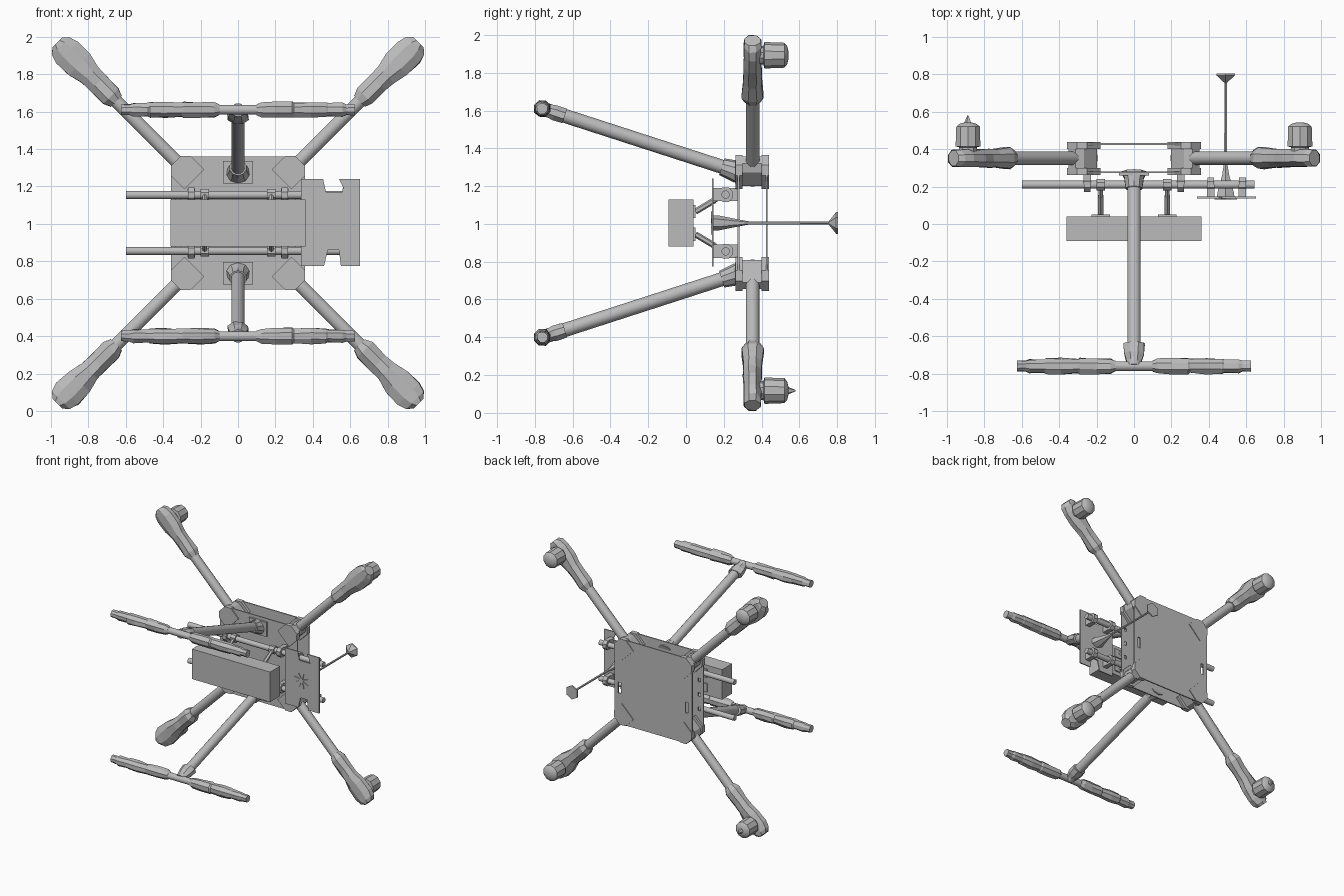
import bpy, bmesh, math, random
from mathutils import Vector

if "Cube" in bpy.data.objects:
    bpy.data.objects.remove(bpy.data.objects["Cube"])

random.seed(4)
CZ = 1.005  # height of the frame's centre

grey = bpy.data.materials.new("grey")
grey.diffuse_color = (0.5, 0.5, 0.5, 1)
grey.use_nodes = True
grey.node_tree.nodes["Principled BSDF"].inputs["Base Color"].default_value = grey.diffuse_color


def finish(name, bm, smooth=True):
    bmesh.ops.recalc_face_normals(bm, faces=bm.faces)
    me = bpy.data.meshes.new(name)
    bm.to_mesh(me)
    bm.free()
    me.materials.append(grey)
    ob = bpy.data.objects.new(name, me)
    bpy.context.collection.objects.link(ob)
    if smooth:
        bpy.ops.object.select_all(action='DESELECT')
        ob.select_set(True)
        bpy.context.view_layer.objects.active = ob
        bpy.ops.object.shade_smooth_by_angle(angle=math.radians(32))
    return ob


def loft(name, start, axis, rings, n=12, jitter=0.0, smooth=True):
    """Skin elliptical rings (distance, half width, half depth) along an axis."""
    bm = bmesh.new()
    start, d = Vector(start), Vector(axis).normalized()
    up = Vector((0, 0, 1)) if abs(d.y) > 0.9 else Vector((0, 1, 0))
    side = d.cross(up).normalized()
    up = side.cross(d)
    loops = []
    for t, w, h in rings:
        loop = []
        for i in range(n):
            a = 2 * math.pi * (i + 0.5) / n
            k = 1 + random.uniform(-jitter, jitter)
            loop.append(bm.verts.new(start + d * t + side * w * k * math.cos(a) + up * h * k * math.sin(a)))
        loops.append(loop)
    for a, b in zip(loops, loops[1:]):
        for i in range(n):
            bm.faces.new((a[i], a[(i + 1) % n], b[(i + 1) % n], b[i]))
    bm.faces.new(loops[0])
    bm.faces.new(loops[-1])
    return finish(name, bm, smooth)


def tube(name, a, b, r, n=12):
    d = Vector(b) - Vector(a)
    return loft(name, a, d, [(0, r, r), (d.length, r, r)], n)


def prism(name, outline, y0, y1):
    """Extrude an x-z outline from y0 to y1."""
    bm = bmesh.new()
    f = bm.faces.new([bm.verts.new((x, y0, z)) for x, z in outline])
    top = bmesh.ops.extrude_face_region(bm, geom=[f])['geom']
    bmesh.ops.translate(bm, verts=[v for v in top if isinstance(v, bmesh.types.BMVert)], vec=(0, y1 - y0, 0))
    return finish(name, bm, False)


def box(name, x0, x1, y0, y1, z0, z1):
    return prism(name, [(x0, z0), (x1, z0), (x1, z1), (x0, z1)], y0, y1)


def cut(ob, holes):
    for x, z, w, h in holes:
        c = box("slot_cutter", x - w / 2, x + w / 2, 0.2, 0.5, z - h / 2, z + h / 2)
        c.hide_render = True
        c.hide_viewport = True
        m = ob.modifiers.new("slot", 'BOOLEAN')
        m.operation, m.object, m.solver = 'DIFFERENCE', c, 'EXACT'


# Body: two octagonal plates with slots
W, H, C = 0.358, 0.355, 0.08
octagon = [(-W + C, CZ - H), (W - C, CZ - H), (W, CZ - H + C), (W, CZ + H - C),
           (W - C, CZ + H), (-W + C, CZ + H), (-W, CZ + H - C), (-W, CZ - H + C)]
back = prism("back_plate", octagon, 0.422, 0.432)
front = prism("front_plate", octagon, 0.272, 0.282)
cut(back, [(s * 0.31, 0.95, 0.025, 0.09) for s in (-1, 1)])
cut(front, [(s * 0.32, CZ + dz, 0.022, 0.03) for s in (-1, 1) for dz in (-0.12, 0, 0.12)])

# Arms: corner clamps, tubes, motor pods and motors
for sx in (-1, 1):
    for sz in (-1, 1):
        tag = ("left" if sx < 0 else "right") + ("_upper" if sz > 0 else "_lower")
        axis = Vector((sx, 0, sz)).normalized()
        side = Vector((-sz, 0, sx)).normalized()
        centre = Vector((0, 0.352, CZ))

        def at(u, v):
            p = centre + axis * u + side * v
            return p.x, p.z

        for part, y0, y1, w in (("front", 0.262, 0.30, 0.075), ("middle", 0.30, 0.40, 0.052), ("back", 0.40, 0.438, 0.075)):
            prism("arm_clamp_%s_%s" % (part, tag),
                  [at(0.33, -w), at(0.43, -w), at(0.47, -w / 2), at(0.47, w / 2), at(0.43, w), at(0.33, w)], y0, y1)
        tube("arm_" + tag, centre + axis * 0.31, centre + axis * 0.98, 0.037)
        loft("motor_pod_" + tag, centre, axis,
             [(0.92, 0.044, 0.045), (0.96, 0.062, 0.062), (1.06, 0.062, 0.052), (1.12, 0.064, 0.054),
              (1.20, 0.084, 0.05), (1.29, 0.088, 0.05), (1.34, 0.07, 0.05), (1.365, 0.04, 0.045)],
             8, 0.05, False)
        m = centre + axis * 1.255
        loft("motor_" + tag, (m.x, 0.385, m.z), (0, 1, 0),
             [(0, 0.05, 0.05), (0.025, 0.05, 0.05), (0.03, 0.07, 0.07), (0.135, 0.066, 0.066),
              (0.15, 0.05, 0.05), (0.158, 0.018, 0.018)], 10)
        if sx < 0 and sz < 0:
            loft("motor_shaft", (m.x, 0.53, m.z), (0, 1, 0), [(0, 0.025, 0.025), (0.05, 0.004, 0.004)], 5)

# Landing gear: socket, leg, tee joint, skid bar and foam sleeves
for sz in (-1, 1):
    tag = "upper" if sz > 0 else "lower"
    root = Vector((0, 0.275, CZ + sz * 0.27))
    foot = Vector((0, -0.76, CZ + sz * 0.605))
    d = foot - root
    tube("leg_" + tag, root, foot, 0.037, 14)
    loft("leg_socket_" + tag, root, d, [(0, 0.07, 0.06), (0.03, 0.055, 0.055), (0.09, 0.046, 0.046)], 10)
    box("leg_base_" + tag, -0.08, 0.08, 0.258, 0.274, root.z - 0.06, root.z + 0.06)
    L = d.length
    loft("tee_joint_" + tag, root, d,
         [(L - 0.125, 0.06, 0.042), (L - 0.07, 0.058, 0.045), (L - 0.03, 0.045, 0.036), (L, 0.04, 0.03)], 8, 0.05, False)
    tube("skid_bar_" + tag, foot - Vector((0.6, 0, 0)), foot + Vector((0.6, 0, 0)), 0.027)
    for sx in (-1, 1):
        rings = [(0.10, 0.03), (0.125, 0.042), (0.2, 0.044), (0.29, 0.045), (0.30, 0.04), (0.39, 0.045),
                 (0.47, 0.043), (0.48, 0.038), (0.56, 0.038), (0.58, 0.03), (0.625, 0.03)]
        loft("foam_sleeve_" + tag, foot, (sx, 0, 0), [(t, r, r) for t, r in rings], 8, 0.1, False)

# Rails with clamps, and struts down to the battery
for sz in (-1, 1):
    z = CZ + sz * 0.15
    tube("rail", (-0.6, 0.21, z), (0.645, 0.21, z), 0.022)
    for x in (-0.25, 0.25, 0.41, 0.58):
        tube("rail_clamp", (x - 0.018, 0.21, z), (x + 0.018, 0.21, z), 0.042, 8)
        y0, y1 = (0.21, 0.275) if x < 0.3 else (0.145, 0.21)
        box("clamp_foot", x - 0.02, x + 0.02, y0, y1, z - 0.035, z + 0.035)
    for sx in (-1, 1):
        x = sx * 0.178
        tube("battery_strut", (x, 0.05, CZ + sz * 0.06), (x, 0.15, z - sz * 0.03), 0.016, 6)
        tube("battery_strut_hook", (x - 0.022, 0.21, z), (x + 0.022, 0.21, z), 0.033, 8)
        tube("battery_strut_outer", (x, 0.05, CZ + sz * 0.06), (x, 0.20, z), 0.014, 6)
        box("strut_flange", x - 0.05, x + 0.05, 0.038, 0.05, CZ + sz * 0.06 - 0.035, CZ + sz * 0.06 + 0.035)
box("battery", -0.36, 0.36, -0.092, 0.04, 0.88, 1.13)

# Side mounting plate with notches
prism("side_plate", [(0.337, 0.775), (0.46, 0.775), (0.48, 0.86), (0.54, 0.86), (0.55, 0.775), (0.652, 0.775),
                     (0.652, 1.24), (0.54, 1.24), (0.575, 1.17), (0.47, 1.17), (0.455, 1.24), (0.337, 1.24)], 0.137, 0.146)

# Mast with flared base and head
loft("mast", (0.49, 0.14, CZ), (0, 1, 0),
     [(0, 0.055, 0.04), (0.03, 0.05, 0.04), (0.12, 0.022, 0.022), (0.19, 0.009, 0.009), (0.615, 0.008, 0.008),
      (0.655, 0.058, 0.058), (0.665, 0.058, 0.058)], 6)
# Star-shaped fitting on the plate face
star = [(0.49 + r * math.cos(i * math.pi / 8), CZ + r * math.sin(i * math.pi / 8))
        for i in range(16) for r in [0.065 if i % 2 else 0.018]]
prism("mast_fitting", star, 0.131, 0.138)
